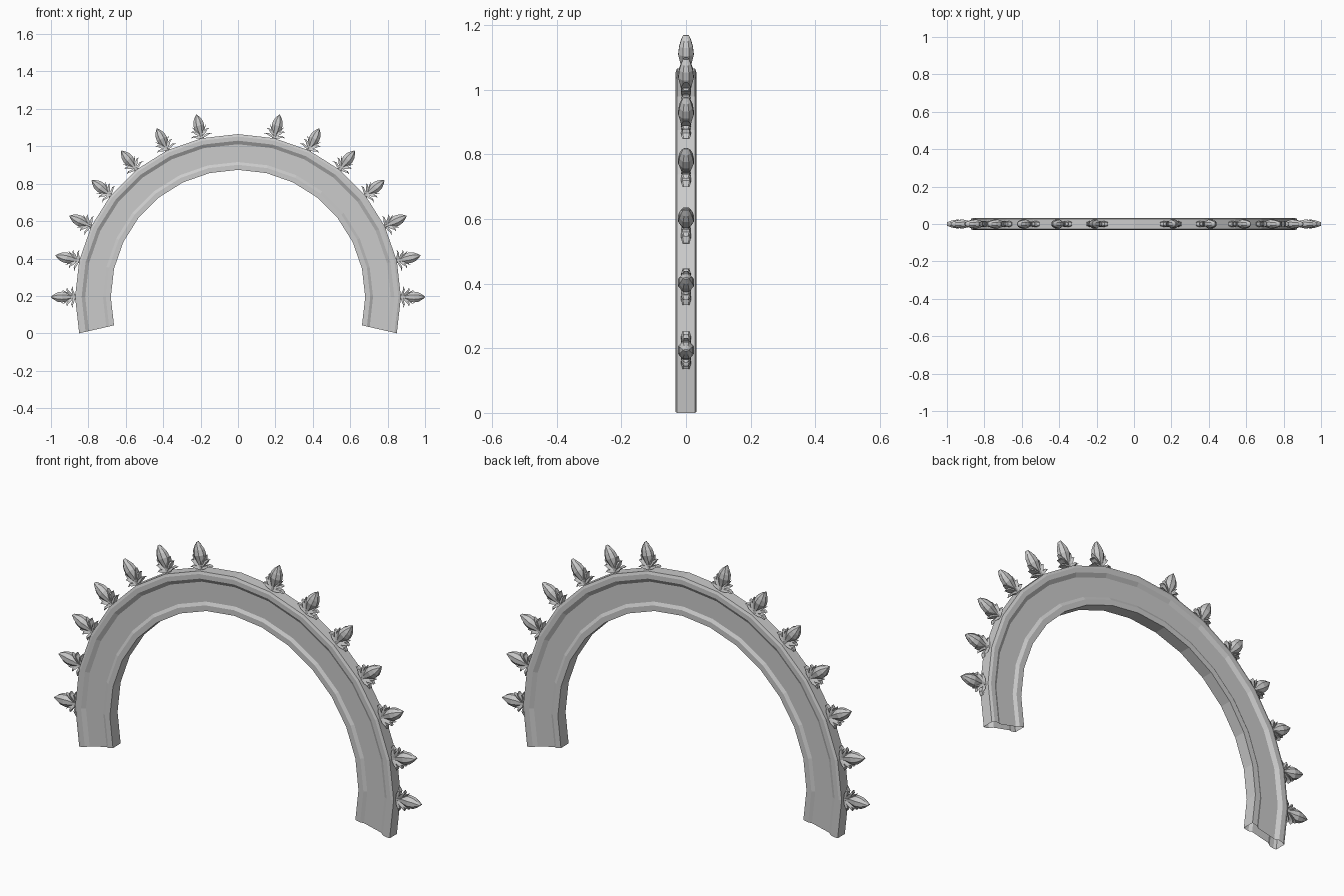
import bpy, bmesh
from math import sin, cos, pi

if "Cube" in bpy.data.objects:
    bpy.data.objects.remove(bpy.data.objects["Cube"])

STEP = 2 * pi / 28          # arch facet angle
CZ = 0.194                  # height of the arch centre


def make_object(name, bm):
    bmesh.ops.recalc_face_normals(bm, faces=bm.faces)
    me = bpy.data.meshes.new(name)
    bm.to_mesh(me)
    bm.free()
    ob = bpy.data.objects.new(name, me)
    bpy.context.collection.objects.link(ob)
    return ob


def loft(bm, rings, cap=False):
    rings = [[bm.verts.new(p) for p in r] for r in rings]
    n = len(rings[0])
    for a, b in zip(rings, rings[1:]):
        for i in range(n):
            j = (i + 1) % n
            bm.faces.new((a[i], a[j], b[j], b[i]))
    if cap:
        bm.faces.new(rings[0])
        bm.faces.new(rings[-1])


# arch: moulded section (radius, half depth) swept round, ends open
half = [(0.871, 0.028), (0.858, 0.033), (0.836, 0.033), (0.817, 0.021),
        (0.722, 0.021), (0.707, 0.030), (0.680, 0.030)]
section = half + [(r, -y) for r, y in reversed(half)]
bm = bmesh.new()
loft(bm, [[(r * cos(k * STEP), y, CZ + r * sin(k * STEP)) for r, y in section]
          for k in range(-1, 16)])
make_object("arch", bm)

# bud rings: radius, half width along the arch, half depth
bud = [(0.865, 0.012, 0.012), (0.895, 0.014, 0.014), (0.915, 0.024, 0.018),
       (0.940, 0.029, 0.024), (0.965, 0.025, 0.021), (0.985, 0.014, 0.015),
       (1.000, 0.002, 0.009)]

# leaves: centre line (along arch, radius, thickness, half depth), curling out
leaves = [
    [(0.006, 0.872, 0.010, 0.014), (0.026, 0.876, 0.011, 0.016),
     (0.043, 0.884, 0.008, 0.015), (0.058, 0.882, 0.001, 0.010)],
    [(0.006, 0.880, 0.010, 0.014), (0.026, 0.895, 0.011, 0.016),
     (0.038, 0.909, 0.008, 0.014), (0.050, 0.914, 0.001, 0.008)],
    [(0.006, 0.888, 0.009, 0.014), (0.022, 0.905, 0.009, 0.016),
     (0.030, 0.922, 0.006, 0.013), (0.038, 0.938, 0.001, 0.006)],
]


def ornament(angle, index):
    def place(t, y, r):
        return (r * cos(angle) - t * sin(angle), y,
                CZ + r * sin(angle) + t * cos(angle))

    # flattened teardrop bud
    bm = bmesh.new()
    dirs = [(i + 0.5) * pi / 4 for i in range(8)]
    loft(bm, [[place(w * cos(a) / cos(pi / 8), d * sin(a) / cos(pi / 8), r)
               for a in dirs] for r, w, d in bud], cap=True)
    make_object(f"bud_{index}", bm)

    # pointed leaves on both sides of the bud
    bm = bmesh.new()
    for s in (-1, 1):
        for leaf in leaves:
            loft(bm, [[place(s * t, -d, r), place(s * t, d, r),
                       place(s * (t - h * 0.4), d * 0.7, r + h),
                       place(s * (t - h * 0.4), -d * 0.7, r + h)]
                      for t, r, h, d in leaf], cap=True)
    make_object(f"bud_leaves_{index}", bm)


# seven ornaments on each side, none at the crown
for k in range(15):
    if k != 7:
        ornament(k * STEP, k)
